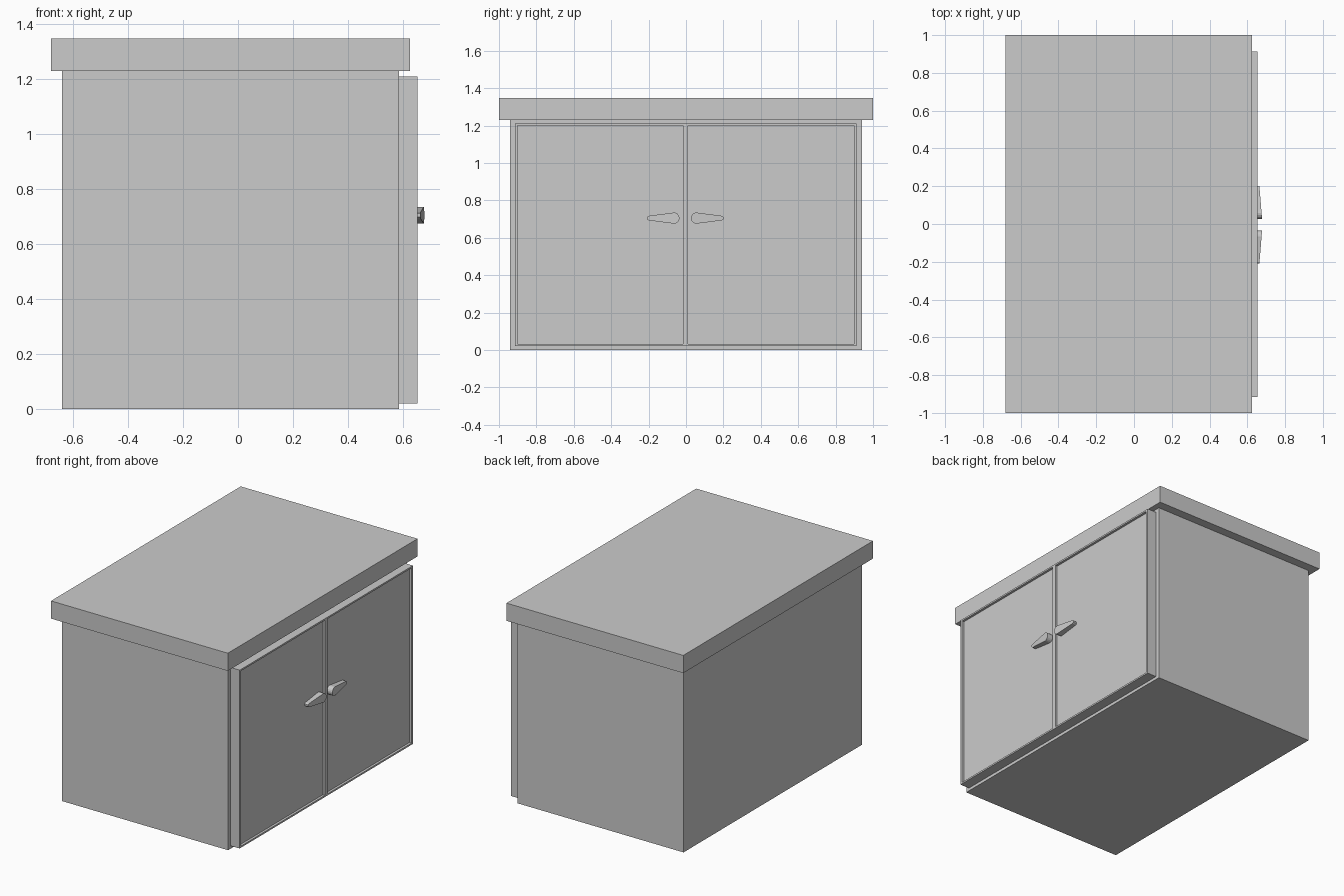
import bpy, bmesh, math

if "Cube" in bpy.data.objects:
    bpy.data.objects.remove(bpy.data.objects["Cube"])


def box(name, x0, x1, y0, y1, z0, z1):
    bm = bmesh.new()
    bmesh.ops.create_cube(bm, size=1)
    for v in bm.verts:
        v.co = (x1 if v.co.x > 0 else x0, y1 if v.co.y > 0 else y0, z1 if v.co.z > 0 else z0)
    me = bpy.data.meshes.new(name)
    bm.to_mesh(me)
    bm.free()
    ob = bpy.data.objects.new(name, me)
    bpy.context.collection.objects.link(ob)
    return ob


FRONT, PANEL = 0.653, 0.637   # frame face and recessed panel face

# Worktop and cabinet body
box("worktop", -0.68, 0.625, -1, 1, 1.23, 1.348)
box("cabinet_body", -0.64, 0.585, -0.94, 0.94, 0, 1.23)

# Double door with two shallow recessed panels
doors = box("doors", 0.585, FRONT, -0.915, 0.912, 0.02, 1.21)
for side, y0, y1 in (("left", -0.9, -0.016), ("right", 0.01, 0.897)):
    cutter = box(side + "_recess_cutter", PANEL, 0.75, y0, y1, 0.031, 1.199)
    cutter.hide_render = True
    cutter.hide_set(True)
    mod = doors.modifiers.new(side + "_recess", 'BOOLEAN')
    mod.operation = 'DIFFERENCE'
    mod.object = cutter
    mod.solver = 'EXACT'


# Teardrop handle, thick and round at the inner end, tapering outwards
def handle(name, inner, outer):
    s = 1 if outer > inner else -1
    length = abs(outer - inner)
    outline = [(0.03 - 0.03 * math.cos(a), 0.03 * math.sin(a))
               for a in (math.radians(d) for d in range(-110, 111, 20))]
    outline += [(length - 0.008, 0.012), (length, 0.006), (length, -0.006), (length - 0.008, -0.012)]
    bm = bmesh.new()
    rings = []
    for front in (False, True):
        rings.append([bm.verts.new((0.678 - 0.014 * t / length if front else PANEL,
                                    inner + s * t, 0.705 + h)) for t, h in outline])
    back, face = rings
    bm.faces.new(back)
    bm.faces.new(face)
    n = len(outline)
    for i in range(n):
        j = (i + 1) % n
        bm.faces.new((back[i], back[j], face[j], face[i]))
    bmesh.ops.recalc_face_normals(bm, faces=bm.faces)
    me = bpy.data.meshes.new(name)
    bm.to_mesh(me)
    bm.free()
    bpy.context.collection.objects.link(bpy.data.objects.new(name, me))


handle("left_handle", -0.035, -0.208)
handle("right_handle", 0.027, 0.2)
